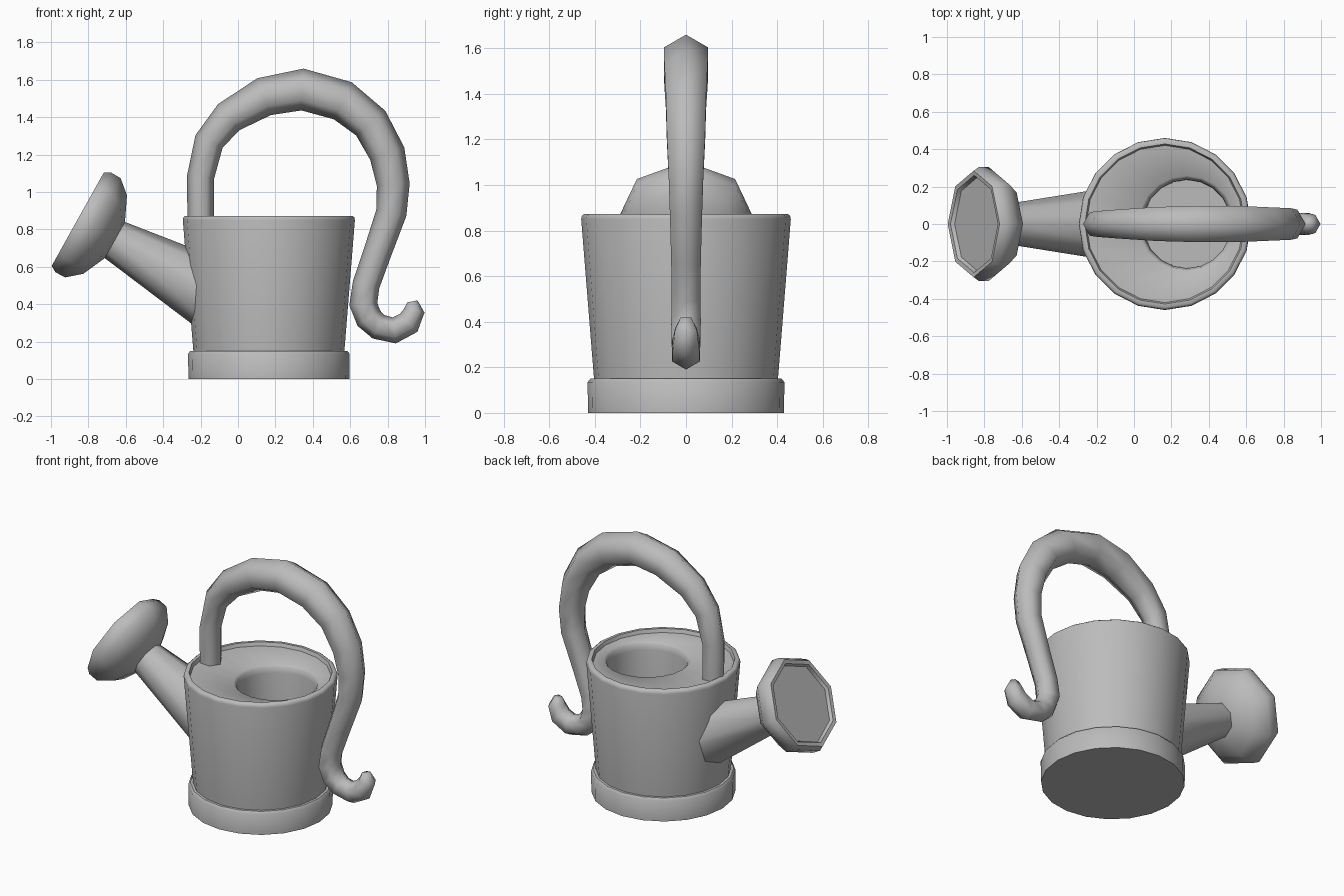
import bpy
import bmesh
from math import cos, sin, tau, radians
from mathutils import Vector

cube = bpy.data.objects.get("Cube")
if cube:
    bpy.data.objects.remove(cube)

grey = bpy.data.materials.new("plain_grey")
grey.use_nodes = True
grey.diffuse_color = (0.5, 0.5, 0.5, 1)
grey.node_tree.nodes["Principled BSDF"].inputs["Base Color"].default_value = (0.5, 0.5, 0.5, 1)

Y = Vector((0, 1, 0))


def loft(name, rings, sides, angle):
    """Skin rings of (centre, in-plane direction, radius) and cap both ends."""
    bm = bmesh.new()
    loops = []
    for centre, u, r in rings:
        loops.append([bm.verts.new(centre + r * (cos(tau * i / sides) * u + sin(tau * i / sides) * Y))
                      for i in range(sides)])
    for a, b in zip(loops, loops[1:]):
        for i in range(sides):
            j = (i + 1) % sides
            bm.faces.new((a[i], a[j], b[j], b[i]))
    bm.faces.new(loops[0])
    bm.faces.new(loops[-1])
    bmesh.ops.recalc_face_normals(bm, faces=bm.faces)
    mesh = bpy.data.meshes.new(name)
    bm.to_mesh(mesh)
    bm.free()
    mesh.materials.append(grey)
    obj = bpy.data.objects.new(name, mesh)
    bpy.context.collection.objects.link(obj)
    bpy.ops.object.select_all(action="DESELECT")
    bpy.context.view_layer.objects.active = obj
    obj.select_set(True)
    bpy.ops.object.shade_smooth_by_angle(angle=radians(angle))
    return obj


def turned(name, origin, axis, profile, sides, angle):
    """Lathe a profile of (distance along axis, radius)."""
    axis = Vector(axis).normalized()
    u = Y.cross(axis)
    loft(name, [(Vector(origin) + axis * t, u, r) for t, r in profile], sides, angle)


# Base ring
CX = 0.165
turned("base_ring", (CX, 0, 0), (0, 0, 1),
       [(0, 0.43), (0.135, 0.432), (0.15, 0.42), (0.15, 0.39)], 20, 40)

# Bucket with rolled rim, lid and an off-centre filling hole: (x, z, radius)
HX = 0.283
bucket = [(CX, 0.14, 0.403), (CX, 0.85, 0.46), (CX, 0.865, 0.457), (CX, 0.873, 0.447),
          (CX, 0.873, 0.428), (CX, 0.85, 0.42),
          (HX, 0.838, 0.258), (HX, 0.825, 0.245), (HX, 0.79, 0.237), (HX, 0.2, 0.235)]
loft("bucket", [(Vector((x, 0, z)), Vector((1, 0, 0)), r) for x, z, r in bucket], 20, 50)

# Spout and sprinkler head share one tilted axis
NECK = (-0.658, 0, 0.743)
OUT = (-0.873, 0, 0.487)
turned("spout", NECK, OUT, [(-0.64, 0.2), (0.02, 0.108)], 8, 50)
turned("sprinkler_head", NECK, OUT,
       [(0, 0.11), (0.06, 0.24), (0.135, 0.304), (0.195, 0.305), (0.228, 0.285),
        (0.225, 0.26), (0.205, 0.25)], 8, 50)

# Handle: (x, z, radius) along the arch down to the curled tail
path = [(-0.2, 0.8, 0.07), (-0.2, 1.08, 0.073), (-0.155, 1.27, 0.08), (-0.05, 1.4, 0.09),
        (0.14, 1.51, 0.105), (0.345, 1.548, 0.112), (0.56, 1.488, 0.11), (0.71, 1.368, 0.102),
        (0.798, 1.205, 0.097), (0.83, 1.04, 0.088), (0.82, 0.89, 0.082), (0.745, 0.675, 0.075),
        (0.685, 0.505, 0.073), (0.67, 0.4, 0.075), (0.7, 0.325, 0.073), (0.75, 0.28, 0.07),
        (0.835, 0.26, 0.07), (0.912, 0.3, 0.067), (0.942, 0.365, 0.056), (0.932, 0.415, 0.028)]
points = [Vector((x, 0, z)) for x, z, r in path]
rings = []
for i, p in enumerate(points):
    tangent = (points[min(i + 1, len(points) - 1)] - points[max(i - 1, 0)]).normalized()
    rings.append((p, Y.cross(tangent), path[i][2]))
loft("handle", rings, 6, 75)
